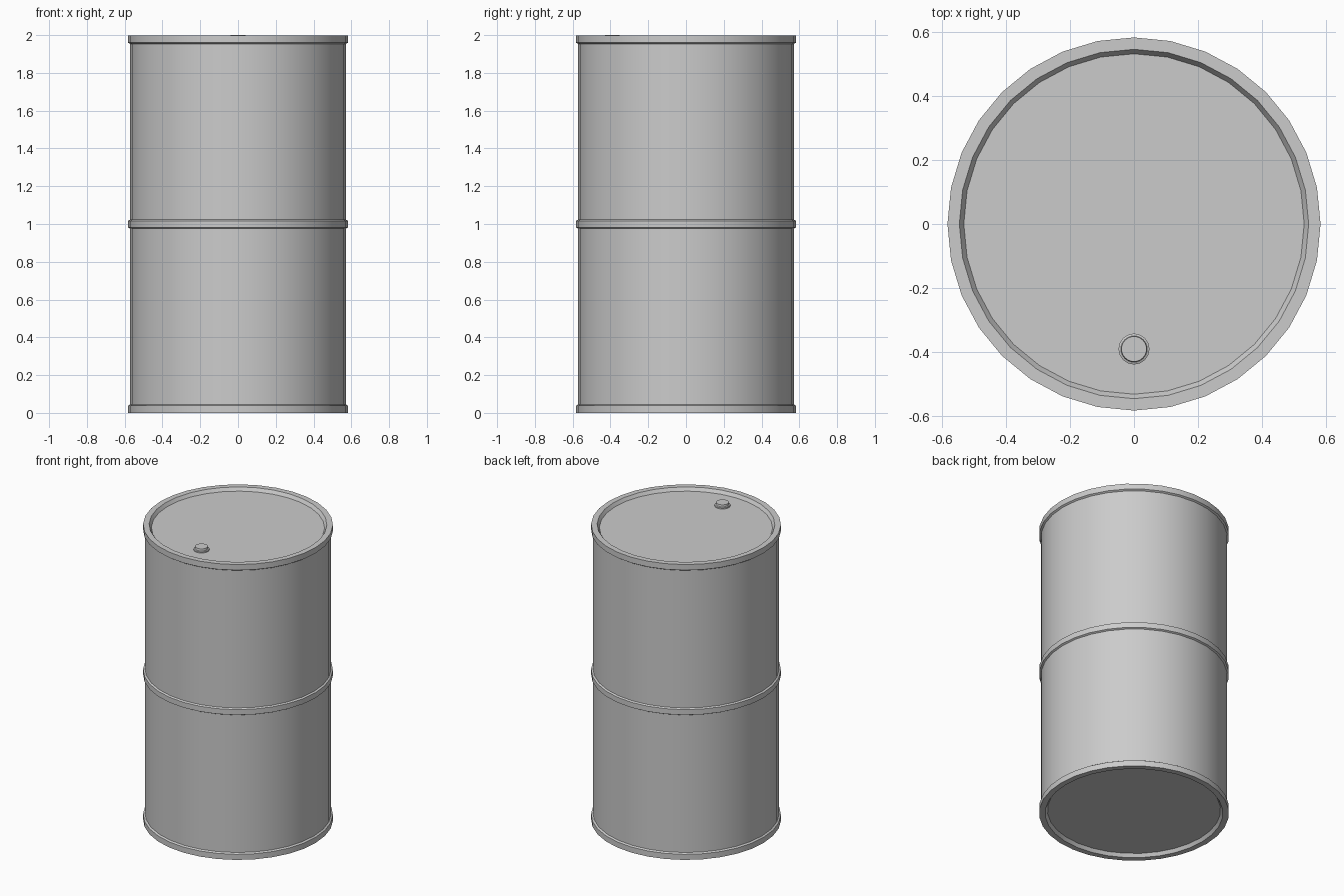
import bpy, bmesh, math

if "Cube" in bpy.data.objects:
    bpy.data.objects.remove(bpy.data.objects["Cube"])


def lathe(name, profile, sides, x=0.0, y=0.0):
    """Revolve an (r, z) profile about a vertical axis and cap both ends."""
    bm = bmesh.new()
    rings = []
    for r, z in profile:
        rings.append([bm.verts.new((x + r * math.cos(2 * math.pi * i / sides),
                                    y + r * math.sin(2 * math.pi * i / sides), z))
                      for i in range(sides)])
    for a, b in zip(rings, rings[1:]):
        for i in range(sides):
            j = (i + 1) % sides
            bm.faces.new((a[i], a[j], b[j], b[i]))
    bm.faces.new(rings[0][::-1])
    bm.faces.new(rings[-1])
    bmesh.ops.recalc_face_normals(bm, faces=bm.faces[:])
    me = bpy.data.meshes.new(name)
    bm.to_mesh(me)
    bm.free()
    ob = bpy.data.objects.new(name, me)
    bpy.context.collection.objects.link(ob)
    bpy.ops.object.select_all(action='DESELECT')
    ob.select_set(True)
    bpy.context.view_layer.objects.active = ob
    bpy.ops.object.shade_smooth_by_angle(angle=math.radians(30))
    return ob


BODY, HOOP, RIM, LID = 0.571, 0.582, 0.545, 0.531
TOP = 1.998

# Lower half of the drum: recessed base, bottom hoop, wall, half of middle hoop
half = [(LID, 0.022), (RIM, 0.0), (HOOP, 0.0), (HOOP, 0.038), (BODY, 0.045),
        (BODY, 0.975), (HOOP, 0.981)]
# Mirror it upwards for the top half
drum = half + [(r, TOP - z) for r, z in reversed(half)]
lathe("drum_body", drum, 32)

# Filler cap on the recessed lid, near the front
lathe("filler_cap", [(0.048, 1.97), (0.048, 1.984), (0.041, 1.987),
                     (0.039, 2.0)], 32, 0.0, -0.39)
